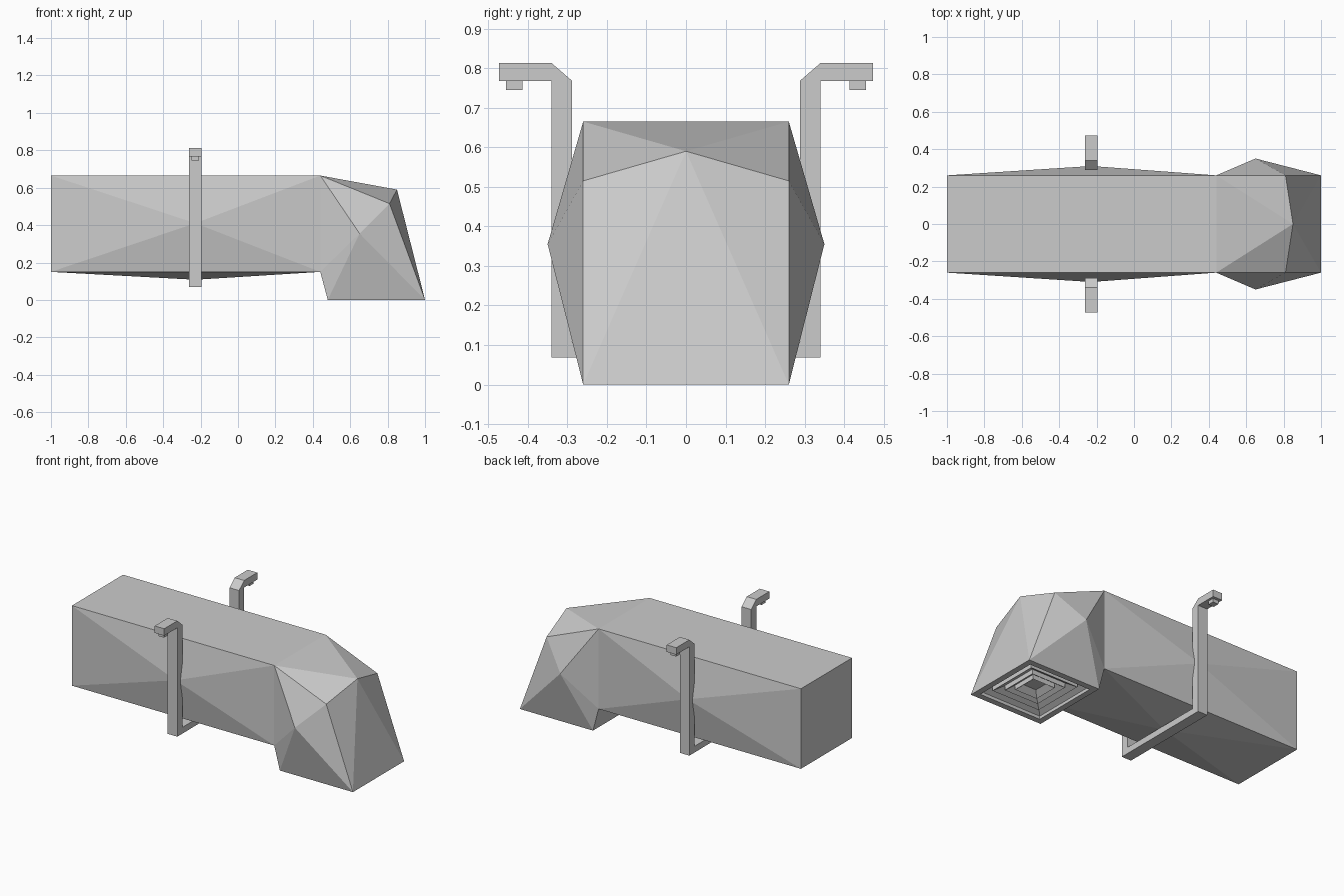
import bpy, bmesh

if "Cube" in bpy.data.objects:
    bpy.data.objects.remove(bpy.data.objects["Cube"])

W = 0.26          # half width of the duct
XB = -0.228       # x centre of the bracket


def finish(name, bm):
    bmesh.ops.remove_doubles(bm, verts=bm.verts, dist=1e-5)
    bmesh.ops.recalc_face_normals(bm, faces=bm.faces)
    mesh = bpy.data.meshes.new(name)
    bm.to_mesh(mesh)
    bm.free()
    ob = bpy.data.objects.new(name, mesh)
    bpy.context.collection.objects.link(ob)
    return ob


def face(bm, *pts):
    bm.faces.new([bm.verts.new(p) for p in pts])


def fan(bm, apex, loop):
    for a, b in zip(loop, loop[1:] + loop[:1]):
        face(bm, apex, a, b)


def box(name, x, y, z):
    bm = bmesh.new()
    bmesh.ops.create_cube(bm, size=1)
    for v in bm.verts:
        v.co = [(r[0] + r[1]) / 2 + c * (r[1] - r[0]) for c, r in zip(v.co, (x, y, z))]
    return finish(name, bm)


# Straight duct: bulged sides and underside, flat top and end
x0, x1, z0, z1 = -1, 0.44, 0.15, 0.665
bm = bmesh.new()
for s in (-1, 1):
    y = s * W
    fan(bm, (XB, s * 0.31, 0.41), [(x0, y, z0), (x1, y, z0), (x1, y, z1), (x0, y, z1)])
fan(bm, (XB, 0, 0.108), [(x0, -W, z0), (x1, -W, z0), (x1, W, z0), (x0, W, z0)])
face(bm, (x0, -W, z1), (x1, -W, z1), (x1, W, z1), (x0, W, z1))
face(bm, (x0, -W, z0), (x0, -W, z1), (x0, W, z1), (x0, W, z0))
finish("straight_duct", bm)

# Downturned elbow: five-sided cheeks, peaked hood, inner throat
bm = bmesh.new()
profile = [(x1, z1), (0.81, 0.515), (1, 0), (0.48, 0), (x1, z0)]
left, right = [[(x, s * W, z) for x, z in profile] for s in (-1, 1)]
peak = (0.85, 0, 0.59)
fan(bm, (0.65, -0.35, 0.355), left)
fan(bm, (0.65, 0.35, 0.355), right)
fan(bm, peak, [left[0], left[1], left[2], right[2], right[1], right[0]])
face(bm, left[3], left[4], right[4], right[3])
finish("duct_elbow", bm)

# Outlet grille: concentric louvre rings in the elbow mouth
bm = bmesh.new()
rings = [(0.26, 0), (0.222, 0), (0.222, 0.02), (0.172, 0.05), (0.172, 0.02),
         (0.122, 0.05), (0.122, 0.02), (0.08, 0.05), (0.08, 0.02), (0.045, 0.05)]
loops = [[bm.verts.new((0.74 + sx * r, sy * r, z))
          for sx, sy in ((-1, -1), (1, -1), (1, 1), (-1, 1))] for r, z in rings]
for a, b in zip(loops, loops[1:]):
    for i in range(4):
        j = (i + 1) % 4
        bm.faces.new((a[i], a[j], b[j], b[i]))
bm.faces.new(loops[-1])
bmesh.ops.recalc_face_normals(bm, faces=bm.faces)
finish("outlet_grille", bm)

# Hanging bracket: one U strap with outward arms, extruded along x
half = [(0.34, 0.068), (0.34, 0.768), (0.473, 0.768), (0.473, 0.813),
        (0.34, 0.813), (0.288, 0.768), (0.288, 0.108)]
outline = half + [(-y, z) for y, z in reversed(half)]
bm = bmesh.new()
strap = bm.faces.new([bm.verts.new((XB - 0.034, y, z)) for y, z in outline])
ext = bmesh.ops.extrude_face_region(bm, geom=[strap], use_keep_orig=True)
bmesh.ops.translate(bm, vec=(0.068, 0, 0),
                    verts=[g for g in ext["geom"] if isinstance(g, bmesh.types.BMVert)])
finish("hanging_bracket", bm)

# Small pads under the arm ends
for s, side in ((-1, "front"), (1, "back")):
    box(side + "_arm_pad", (XB - 0.02, XB + 0.02), sorted((s * 0.414, s * 0.455)), (0.745, 0.772))
